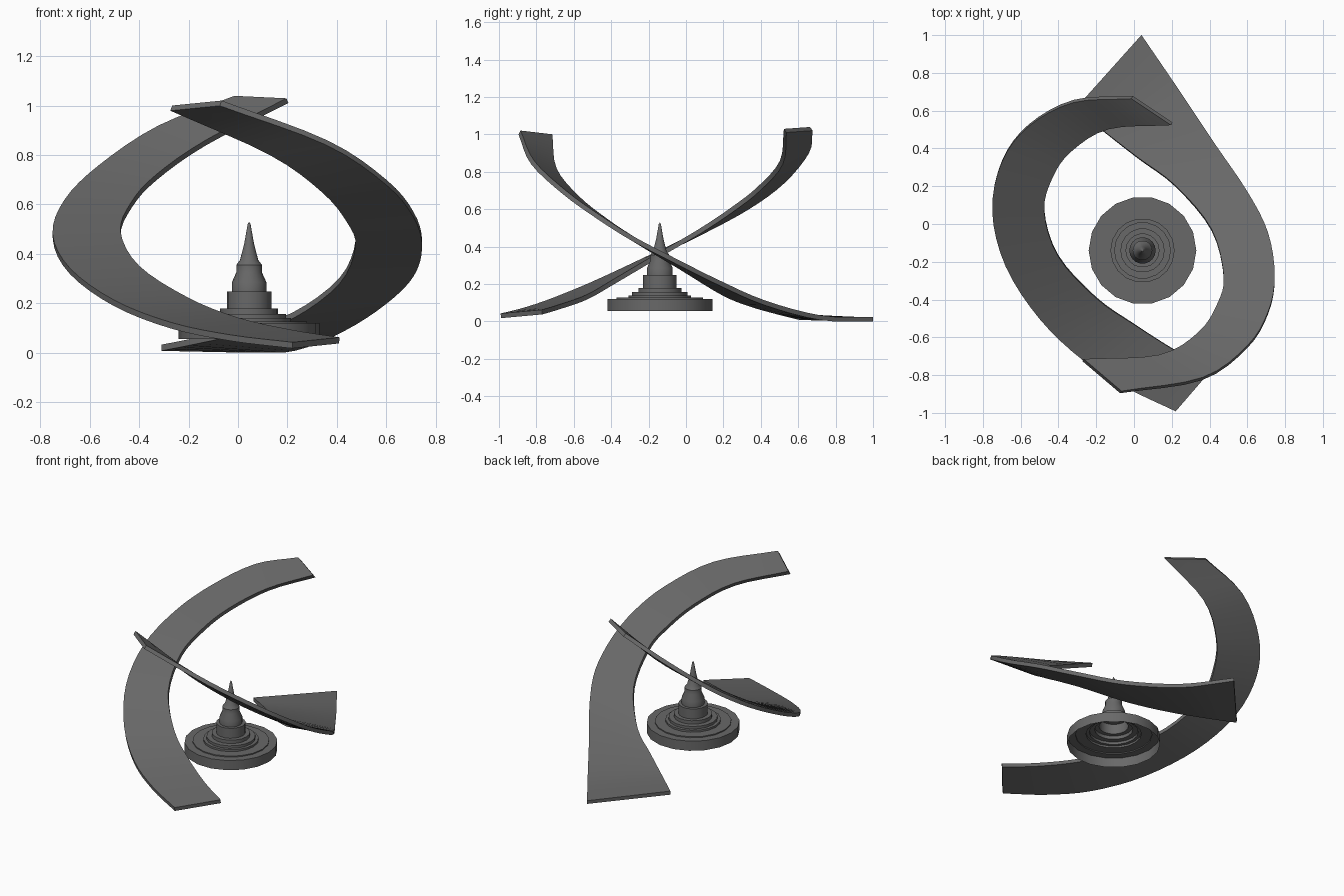
import bpy
import bmesh
import math
from mathutils import Vector

cube = bpy.data.objects.get("Cube")
if cube:
    bpy.data.objects.remove(cube, do_unlink=True)

grey = bpy.data.materials.new("dark_grey")
grey.use_nodes = True
colour = (0.14, 0.14, 0.14, 1)
grey.diffuse_color = colour
grey.node_tree.nodes["Principled BSDF"].inputs["Base Color"].default_value = colour


def finish(bm, name, angle):
    """Turn a bmesh into a named, shaded object."""
    bmesh.ops.recalc_face_normals(bm, faces=bm.faces)
    mesh = bpy.data.meshes.new(name)
    bm.to_mesh(mesh)
    bm.free()
    obj = bpy.data.objects.new(name, mesh)
    bpy.context.collection.objects.link(obj)
    mesh.materials.append(grey)
    bpy.ops.object.select_all(action='DESELECT')
    obj.select_set(True)
    bpy.context.view_layer.objects.active = obj
    bpy.ops.object.shade_smooth_by_angle(angle=math.radians(angle))
    return obj


def smooth_path(points, steps=4):
    """Smooth curve passing through every point."""
    p = [Vector(q) for q in points]
    p = [2 * p[0] - p[1]] + p + [2 * p[-1] - p[-2]]
    path = []
    for a, b, c, d in zip(p, p[1:], p[2:], p[3:]):
        for i in range(steps):
            t = i / steps
            path.append(0.5 * (2 * b + (c - a) * t + (2 * a - 5 * b + 4 * c - d) * t ** 2
                               + (3 * b - a - 3 * c + d) * t ** 3))
    return path + [p[-2]]


def ribbon(name, outer, inner, thickness=0.025):
    """Thick band lofted between its outer and inner edge curves."""
    outs, ins = smooth_path(outer), smooth_path(inner)
    bm = bmesh.new()
    rings = []
    last = len(outs) - 1
    for i, (o, n) in enumerate(zip(outs, ins)):
        a, b = max(i - 1, 0), min(i + 1, last)
        tangent = (outs[b] + ins[b]) - (outs[a] + ins[a])
        normal = tangent.cross(n - o).normalized() * thickness / 2
        corners = [o + normal, n + normal, n - normal, o - normal]
        for c in corners:
            c.z = max(c.z, 0)
        rings.append([bm.verts.new(c) for c in corners])
    for r, s in zip(rings, rings[1:]):
        for k in range(4):
            m = (k + 1) % 4
            bm.faces.new((r[k], r[m], s[m], s[k]))
    bm.faces.new(rings[0])
    bm.faces.new(rings[-1])
    return finish(bm, name, 35)


# Rising band on the right side, from the front up to the back
ribbon("right_ribbon",
       [(0.22, -0.99, 0.03), (-0.03, -0.87, 0.06), (-0.27, -0.72, 0.11), (-0.5, -0.5, 0.2),
        (-0.68, -0.22, 0.33), (-0.75, 0.07, 0.47), (-0.7, 0.33, 0.61), (-0.56, 0.52, 0.75),
        (-0.32, 0.65, 0.91), (-0.01, 0.67, 1.03)],
       [(0.41, -0.77, 0.05), (0.22, -0.67, 0.08), (0, -0.53, 0.13), (-0.2, -0.39, 0.21),
        (-0.4, -0.17, 0.34), (-0.475, 0.07, 0.48), (-0.43, 0.25, 0.6), (-0.33, 0.39, 0.71),
        (-0.13, 0.51, 0.85), (0.2, 0.53, 1.02)])

# Rising band on the left side, from the back up to the front
ribbon("left_ribbon",
       [(0.04, 1, 0.01), (0.23, 0.72, 0.02), (0.43, 0.42, 0.1), (0.6, 0.17, 0.21),
        (0.71, -0.05, 0.32), (0.745, -0.28, 0.44), (0.71, -0.47, 0.56), (0.6, 0.65 - 1.3, 0.69),
        (0.36, -0.82, 0.85), (-0.07, -0.89, 1.01)],
       [(-0.31, 0.61, 0.02), (-0.16, 0.49, 0.05), (0.02, 0.35, 0.09), (0.22, 0.2, 0.15),
        (0.41, -0.03, 0.29), (0.475, -0.28, 0.44), (0.44, -0.43, 0.54), (0.34, -0.58, 0.66),
        (0.13, -0.7, 0.81), (-0.27, -0.72, 0.99)])


# Hollow stepped base and spire, turned from one profile, open below
profile = [(0.285, 0.055), (0.285, 0.12), (0.235, 0.12), (0.235, 0.127), (0.17, 0.127),
           (0.17, 0.14), (0.15, 0.14), (0.15, 0.157), (0.117, 0.157), (0.117, 0.18),
           (0.09, 0.18), (0.09, 0.247), (0.07, 0.247), (0.07, 0.285), (0.052, 0.325),
           (0.052, 0.355), (0.037, 0.375), (0.02, 0.44), (0.006, 0.52), (0, 0.53)]
bm = bmesh.new()
verts = [bm.verts.new((r, 0, z)) for r, z in profile]
edges = [bm.edges.new(pair) for pair in zip(verts, verts[1:])]
bmesh.ops.spin(bm, geom=verts + edges, cent=(0, 0, 0), axis=(0, 0, 1),
               angle=math.tau, steps=18, use_duplicate=False)
bmesh.ops.remove_doubles(bm, verts=bm.verts, dist=0.0005)
spire = finish(bm, "stepped_spire", 30)
spire.location = (0.045, -0.14, 0)
